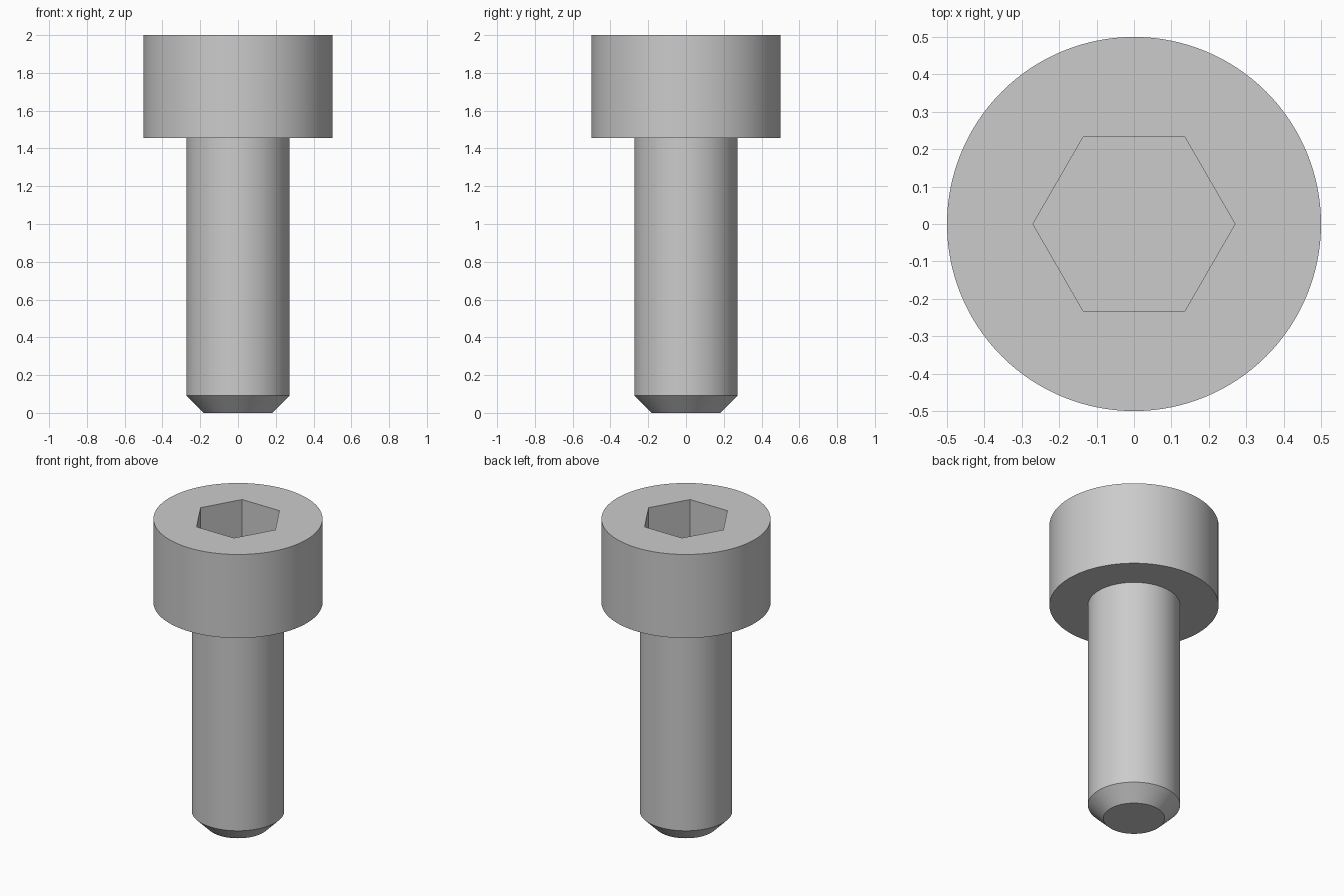
import bpy, bmesh, math

if "Cube" in bpy.data.objects:
    bpy.data.objects.remove(bpy.data.objects["Cube"])

SEGMENTS = 128
U = 1 / 11  # one design unit: the head is 11 units wide


def ring(bm, radius, z, count):
    return [bm.verts.new((radius * math.cos(2 * math.pi * i / count),
                          radius * math.sin(2 * math.pi * i / count), z))
            for i in range(count)]


def lathe(name, profile, count):
    """Closed solid from (radius, z) points listed bottom to top."""
    bm = bmesh.new()
    rings = [ring(bm, r, z, count) for r, z in profile]
    for low, high in zip(rings, rings[1:]):
        for i in range(count):
            j = (i + 1) % count
            bm.faces.new((low[i], low[j], high[j], high[i]))
    bm.faces.new(rings[0][::-1])
    bm.faces.new(rings[-1])
    mesh = bpy.data.meshes.new(name)
    bm.to_mesh(mesh)
    bm.free()
    obj = bpy.data.objects.new(name, mesh)
    bpy.context.collection.objects.link(obj)
    return obj


# Chamfered shank and cylindrical head in one profile
bolt = lathe("socket_head_bolt",
             [(2 * U, 0), (3 * U, U), (3 * U, 16 * U), (0.5, 16 * U), (0.5, 2)],
             SEGMENTS)

# Hexagonal drive socket, corners on the x axis
cutter = lathe("socket_cutter", [(0.27, 2 - 3 * U), (0.27, 2.2)], 6)
cutter.hide_render = True

cut = bolt.modifiers.new("socket", 'BOOLEAN')
cut.operation = 'DIFFERENCE'
cut.solver = 'EXACT'
cut.object = cutter

bpy.context.view_layer.objects.active = bolt
bolt.select_set(True)
bpy.ops.object.modifier_apply(modifier=cut.name)
bpy.data.objects.remove(cutter)

# Smooth walls, crisp edges
bpy.ops.object.shade_smooth_by_angle(angle=math.radians(30))
